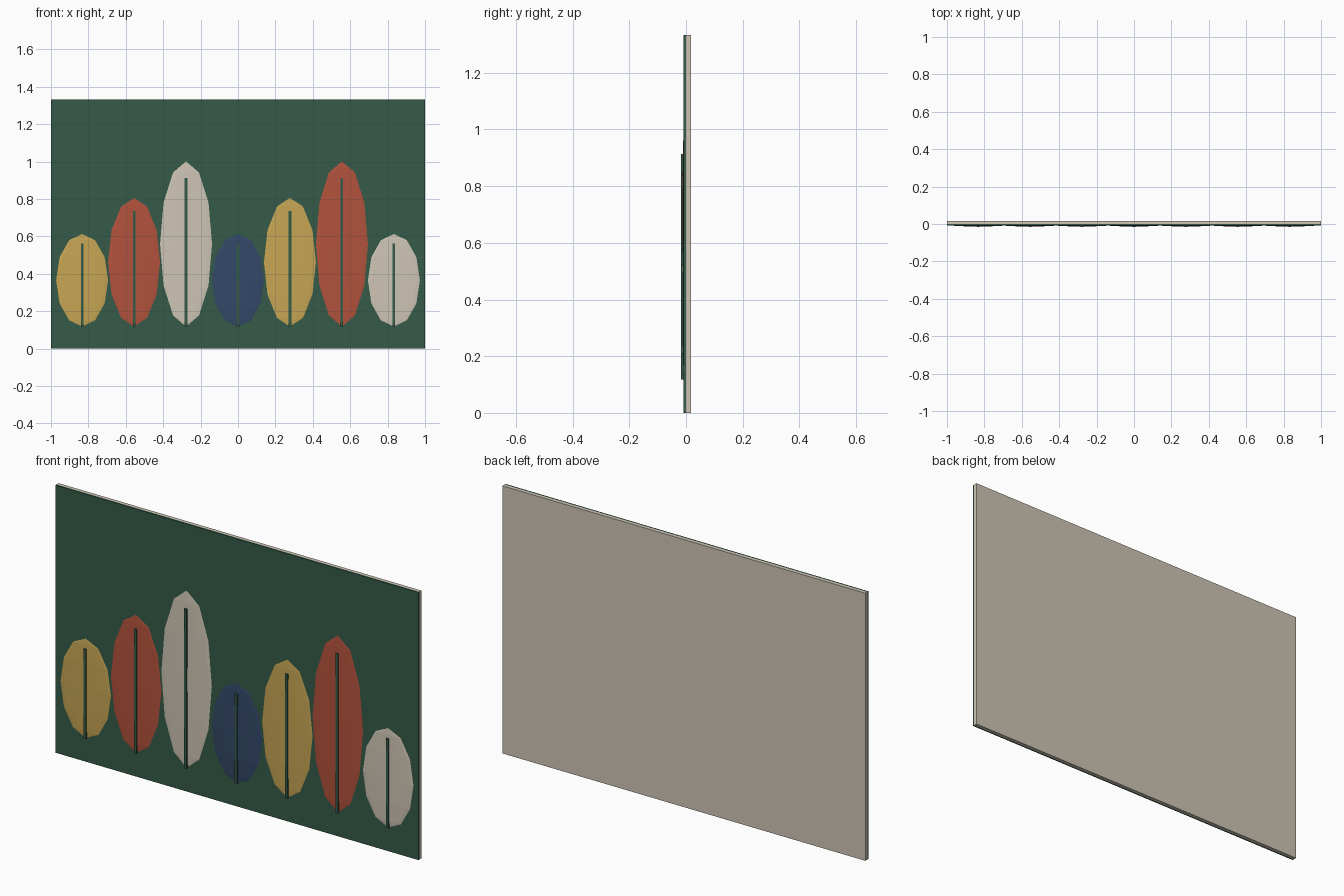
import bpy, bmesh
from mathutils import Matrix

if "Cube" in bpy.data.objects:
    bpy.data.objects.remove(bpy.data.objects["Cube"])


def material(name, rgb):
    m = bpy.data.materials.new(name)
    m.diffuse_color = (*rgb, 1)
    m.use_nodes = True
    m.node_tree.nodes["Principled BSDF"].inputs["Base Color"].default_value = m.diffuse_color
    return m


GREEN = material("green", (0.035, 0.105, 0.065))
CREAM = material("cream", (0.62, 0.56, 0.46))
YELLOW = material("yellow", (0.57, 0.38, 0.09))
RED = material("red", (0.45, 0.085, 0.045))
BLUE = material("blue", (0.033, 0.065, 0.14))


def add(name, bm, mat):
    bmesh.ops.recalc_face_normals(bm, faces=bm.faces)
    me = bpy.data.meshes.new(name)
    bm.to_mesh(me)
    bm.free()
    me.materials.append(mat)
    ob = bpy.data.objects.new(name, me)
    bpy.context.collection.objects.link(ob)
    return ob


def box(name, x, y, z, mat):
    bm = bmesh.new()
    bmesh.ops.create_cube(bm, size=1)
    for v in bm.verts:
        v.co = [r[0] if c < 0 else r[1] for c, r in zip(v.co, (x, y, z))]
    return add(name, bm, mat)


def leaf(name, x, z0, height, mat):
    # flattened low-poly ellipsoid sitting on the panel face
    bm = bmesh.new()
    bmesh.ops.create_uvsphere(bm, u_segments=12, v_segments=6, radius=1)
    m = (Matrix.Translation((x, -0.008, z0 + height / 2))
         @ Matrix.Diagonal((0.139, 0.005, height / 2, 1)))
    bmesh.ops.transform(bm, matrix=m, verts=bm.verts)
    return add(name, bm, mat)


# Backing board and coloured front sheet
box("backing_board", (-1, 1), (0, 0.017), (0, 1.333), CREAM)
box("front_sheet", (-1, 1), (-0.008, 0), (0, 1.333), GREEN)

# Row of leaves, each with a raised midrib
leaves = [(0.495, YELLOW), (0.688, RED), (0.883, CREAM), (0.495, BLUE),
          (0.688, YELLOW), (0.883, RED), (0.495, CREAM)]
Z0 = 0.118
for i, (h, mat) in enumerate(leaves):
    x = (i - 3) * 0.2778
    leaf(f"leaf_{i + 1}", x, Z0, h, mat)
    box(f"midrib_{i + 1}", (x - 0.007, x + 0.007), (-0.017, -0.008),
        (Z0, Z0 + 0.9 * h), GREEN)
